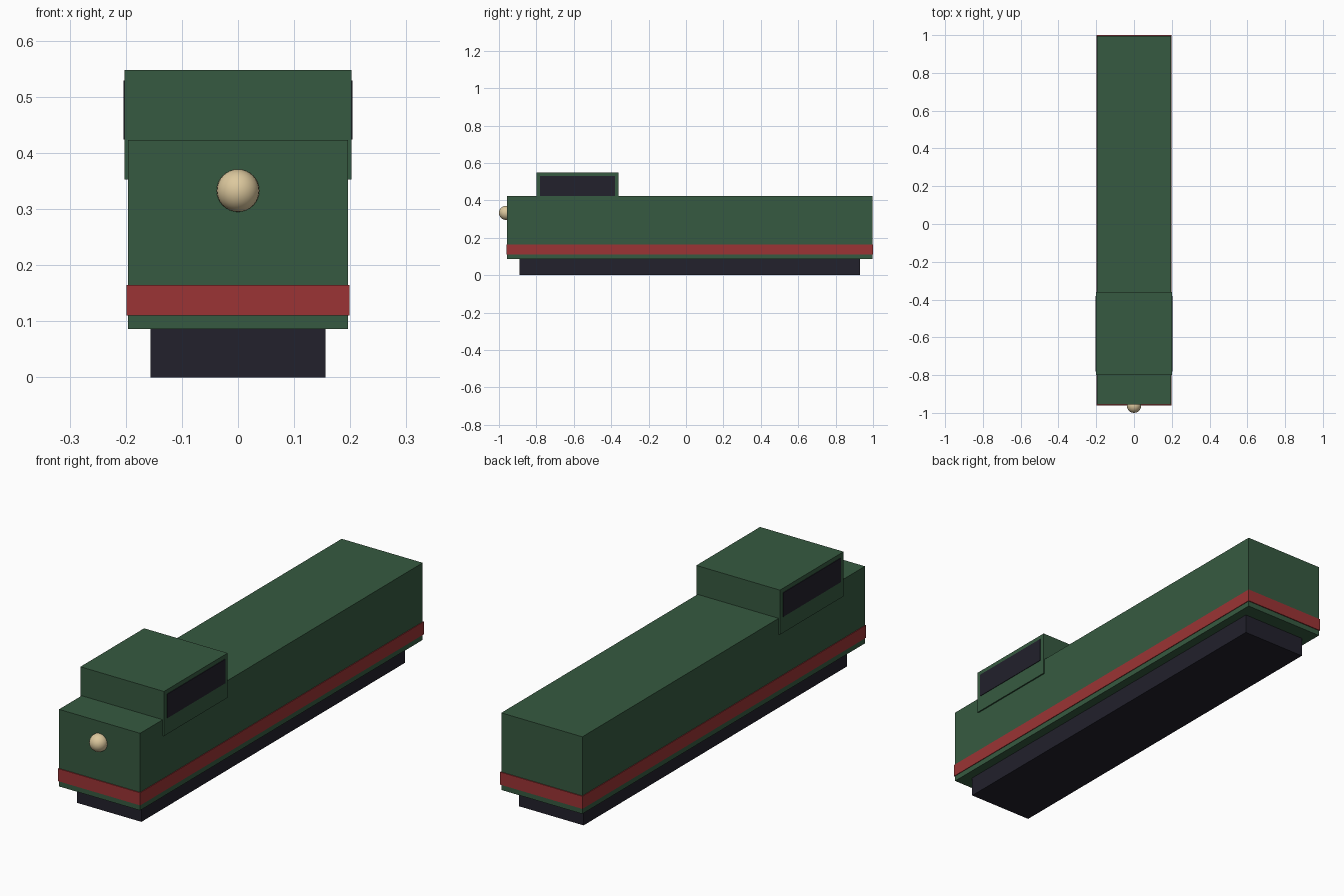
import bpy

cube = bpy.data.objects.get("Cube")
if cube:
    bpy.data.objects.remove(cube, do_unlink=True)


def material(name, rgb):
    mat = bpy.data.materials.new(name)
    mat.use_nodes = True
    colour = (*rgb, 1.0)
    mat.diffuse_color = colour
    mat.node_tree.nodes["Principled BSDF"].inputs["Base Color"].default_value = colour
    return mat


green = material("dark_green", (0.037, 0.102, 0.052))
red = material("signal_red", (0.33, 0.034, 0.035))
black = material("blue_black", (0.016, 0.015, 0.025))
cream = material("lamp_cream", (0.72, 0.58, 0.34))


def box(name, x, y, z, mat):
    """Box from (low, high) ranges on each axis."""
    spans = (x, y, z)
    bpy.ops.mesh.primitive_cube_add(size=1, location=[(a + b) / 2 for a, b in spans])
    obj = bpy.context.object
    obj.name = name
    obj.scale = [b - a for a, b in spans]
    bpy.ops.object.transform_apply(location=False, rotation=False, scale=True)
    obj.data.materials.append(mat)
    return obj


# Underframe, long body and the band around it
box("underframe", (-0.156, 0.156), (-0.89, 0.93), (0, 0.086), black)
box("body", (-0.196, 0.196), (-0.956, 0.996), (0.086, 0.423), green)
box("waist_band", (-0.199, 0.199), (-0.96, 1.0), (0.11, 0.165), red)

# Raised cab that overlaps the body sides
box("cab", (-0.202, 0.202), (-0.80, -0.36), (0.353, 0.548), green)

# Thin side windows
for side, name in ((1, "left_window"), (-1, "right_window")):
    x = sorted((side * 0.199, side * 0.2045))
    box(name, x, (-0.78, -0.38), (0.424, 0.529), black)

# Round headlamp on the nose
bpy.ops.mesh.primitive_uv_sphere_add(segments=24, ring_count=16, radius=0.038,
                                     location=(0, -0.962, 0.333))
lamp = bpy.context.object
lamp.name = "headlamp"
lamp.data.materials.append(cream)
bpy.ops.object.shade_smooth()
